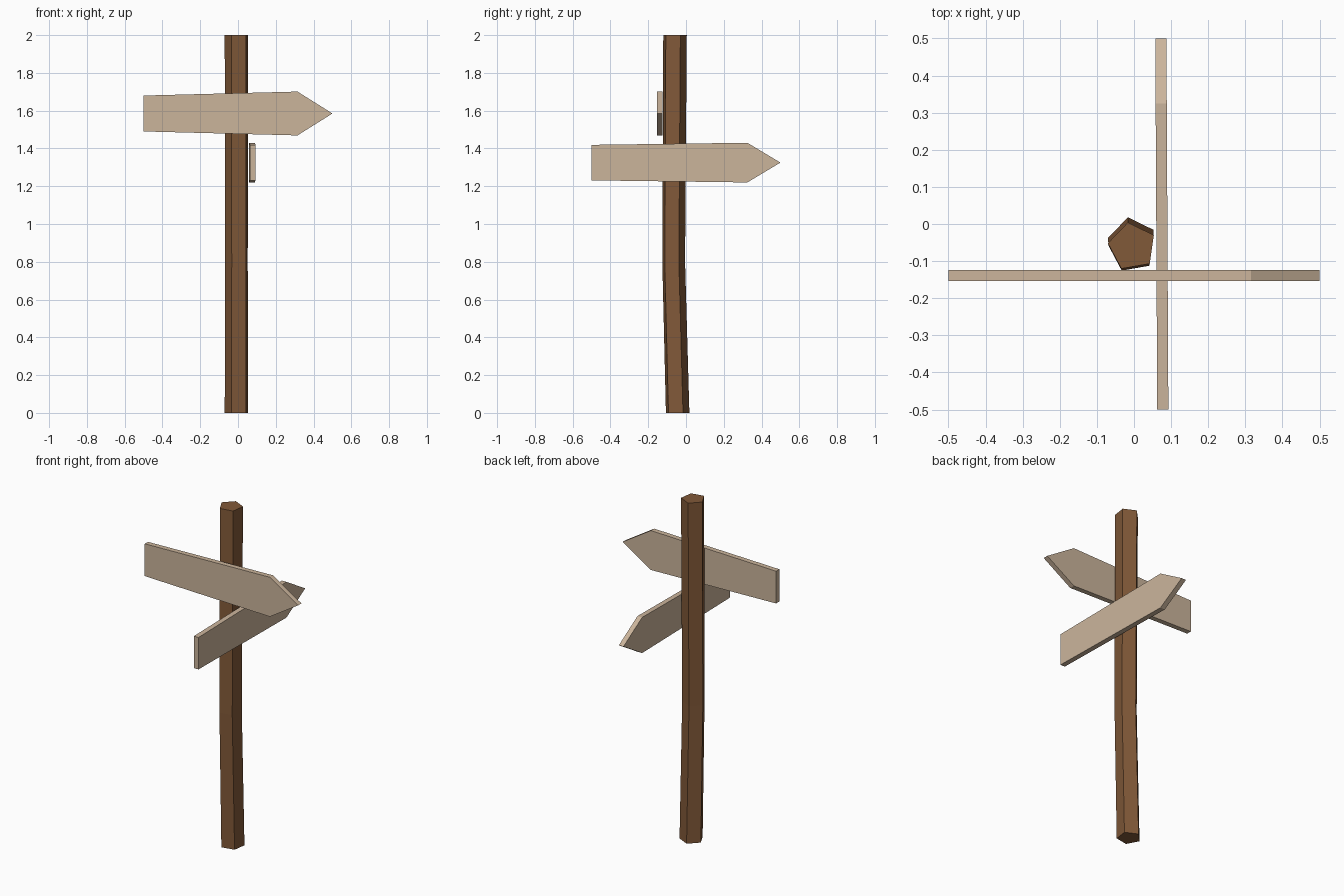
import bpy, bmesh
from math import sin, cos, radians
from mathutils import Matrix

if "Cube" in bpy.data.objects:
    bpy.data.objects.remove(bpy.data.objects["Cube"])


def material(name, rgb):
    m = bpy.data.materials.new(name)
    m.diffuse_color = (*rgb, 1)
    m.use_nodes = True
    m.node_tree.nodes["Principled BSDF"].inputs["Base Color"].default_value = m.diffuse_color
    return m


def finish(bm, name, mat):
    bmesh.ops.recalc_face_normals(bm, faces=bm.faces)
    me = bpy.data.meshes.new(name)
    bm.to_mesh(me)
    bm.free()
    me.materials.append(mat)
    ob = bpy.data.objects.new(name, me)
    bpy.context.collection.objects.link(ob)
    return ob


bark = material("dark_wood", (0.22, 0.10, 0.04))
plank = material("pale_wood", (0.60, 0.46, 0.33))

# Post: five-sided, slightly bent, lofted through three rings (centre y, z, radius)
bm = bmesh.new()
rings = []
for cy, z, r in [(-0.047, 0, 0.066), (-0.068, 0.8, 0.064), (-0.061, 2, 0.066)]:
    rings.append([bm.verts.new((-0.005 + r * cos(radians(a)), cy + r * sin(radians(a)), z))
                  for a in range(28, 388, 72)])
for lo, hi in zip(rings, rings[1:]):
    for i in range(5):
        j = (i + 1) % 5
        bm.faces.new((lo[i], lo[j], hi[j], hi[i]))
bm.faces.new(rings[0])
bm.faces.new(rings[-1])
finish(bm, "post", bark)


# Arrow board: outline in x/z, extruded 0.03 along y
def arrow_board(name, shoulder, tail_h, head_h, matrix):
    outline = [(-0.5, -tail_h), (shoulder, -head_h), (0.5, 0), (shoulder, head_h), (-0.5, tail_h)]
    bm = bmesh.new()
    face = bm.faces.new([bm.verts.new((x, -0.015, z)) for x, z in outline])
    ext = bmesh.ops.extrude_face_region(bm, geom=[face])
    moved = [g for g in ext["geom"] if isinstance(g, bmesh.types.BMVert)]
    bmesh.ops.translate(bm, verts=moved, vec=(0, 0.03, 0))
    bmesh.ops.transform(bm, matrix=matrix, verts=bm.verts)
    finish(bm, name, plank)


arrow_board("front_sign", 0.315, 0.095, 0.116, Matrix.Translation((0, -0.139, 1.585)))
arrow_board("side_sign", 0.325, 0.094, 0.105,
            Matrix.Translation((0.075, 0, 1.325)) @ Matrix.Rotation(radians(90.3), 4, 'Z'))
